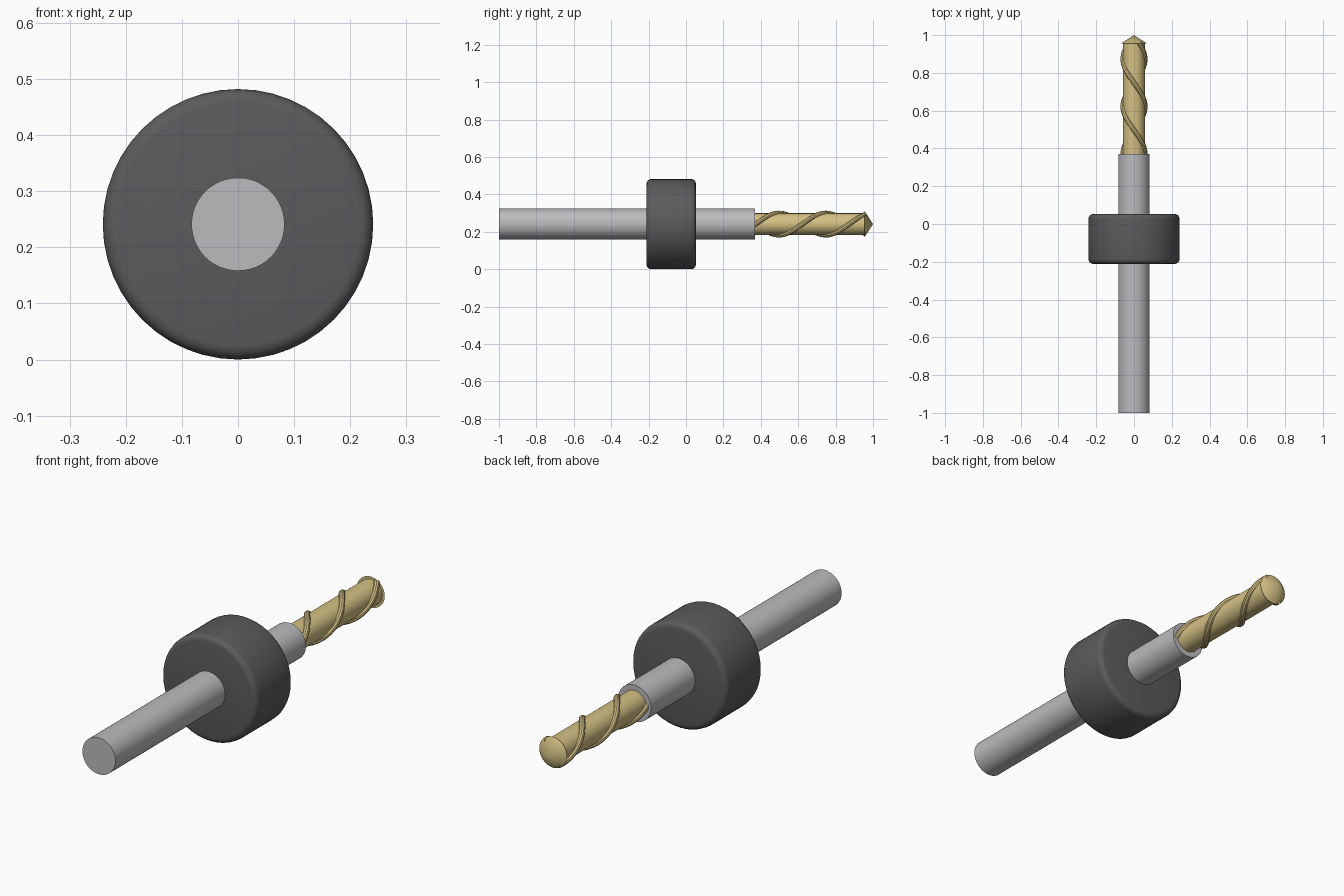
import bpy, bmesh, math

cube = bpy.data.objects.get("Cube")
if cube:
    bpy.data.objects.remove(cube, do_unlink=True)

AXIS_Z = 0.241   # height of the tool axis, equal to the collar radius


def material(name, rgb):
    mat = bpy.data.materials.new(name)
    mat.use_nodes = True
    mat.diffuse_color = (*rgb, 1)
    mat.node_tree.nodes["Principled BSDF"].inputs["Base Color"].default_value = (*rgb, 1)
    return mat


steel = material("light steel", (0.50, 0.50, 0.52))
rubber = material("dark collar grey", (0.105, 0.105, 0.11))
gold = material("gold coating", (0.66, 0.53, 0.23))


def smooth(obj):
    bpy.ops.object.select_all(action="DESELECT")
    obj.select_set(True)
    bpy.context.view_layer.objects.active = obj
    bpy.ops.object.shade_smooth_by_angle(angle=math.radians(32))


def rod(name, mat, y0, y1, r0, r1=None, bevel=0):
    """Closed cylinder or cone along the y axis, with optional rounded rims."""
    bm = bmesh.new()
    bmesh.ops.create_cone(bm, cap_ends=True, segments=48, radius1=r0,
                          radius2=r0 if r1 is None else r1, depth=y1 - y0)
    if bevel:
        rims = [e for e in bm.edges if any(len(f.verts) > 4 for f in e.link_faces)]
        bmesh.ops.bevel(bm, geom=rims, offset=bevel, segments=4,
                        profile=0.5, affect="EDGES")
    mesh = bpy.data.meshes.new(name)
    bm.to_mesh(mesh)
    bm.free()
    mesh.materials.append(mat)
    obj = bpy.data.objects.new(name, mesh)
    obj.location = (0, (y0 + y1) / 2, AXIS_Z)
    obj.rotation_euler.x = -math.pi / 2
    bpy.context.collection.objects.link(obj)
    smooth(obj)
    return obj


def spiral(name, phase):
    """Round ridge winding around the drill core."""
    y0, y1, pitch, radius, steps = 0.365, 0.957, 0.5, 0.058, 72
    curve = bpy.data.curves.new(name, "CURVE")
    curve.dimensions = "3D"
    curve.bevel_depth = 0.0135
    curve.bevel_resolution = 3
    curve.use_fill_caps = True
    line = curve.splines.new("POLY")
    line.points.add(steps)
    for i, point in enumerate(line.points):
        y = y0 + (y1 - y0) * i / steps
        a = phase + math.tau * (y - 0.372) / pitch
        point.co = (radius * math.cos(a), y, AXIS_Z + radius * math.sin(a), 1)
    curve.materials.append(gold)
    obj = bpy.data.objects.new(name, curve)
    bpy.context.collection.objects.link(obj)
    bpy.ops.object.select_all(action="DESELECT")
    obj.select_set(True)
    bpy.context.view_layer.objects.active = obj
    bpy.ops.object.convert(target="MESH")
    smooth(bpy.context.object)


# Shank and depth collar
rod("shank", steel, -1.0, 0.37, 0.083)
rod("depth_collar", rubber, -0.211, 0.053, AXIS_Z, bevel=0.025)

# Cutting end: core, two spiral ridges and pointed tip
rod("drill_core", gold, 0.36, 0.96, 0.058)
for i in range(2):
    spiral(f"spiral_ridge_{i + 1}", math.pi * i)
rod("drill_tip", gold, 0.955, 1.0, 0.07, 0)
